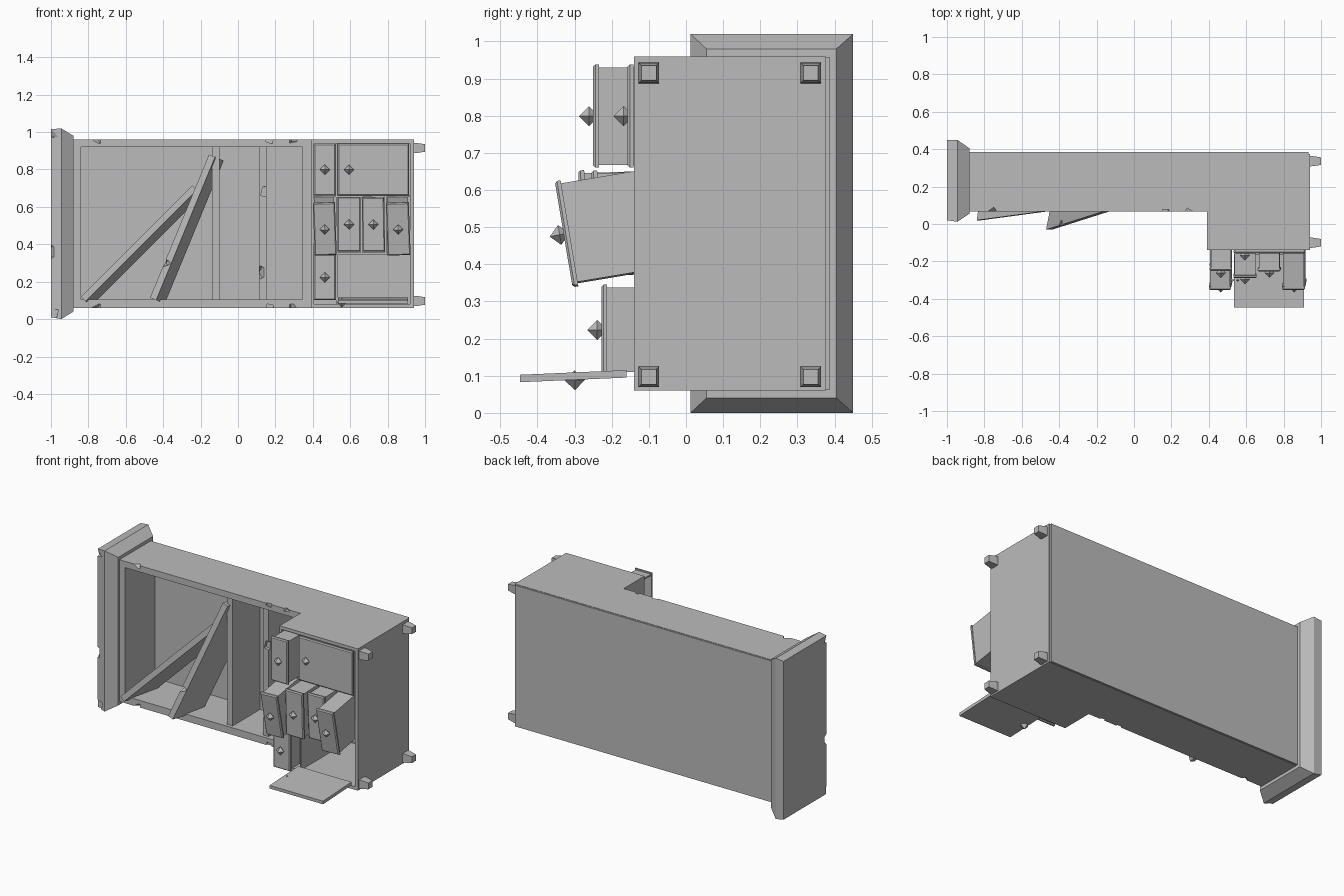
import bpy, bmesh, math
from mathutils import Matrix, Vector

cube = bpy.data.objects.get("Cube")
if cube:
    bpy.data.objects.remove(cube)

grey = bpy.data.materials.new("plain_grey")
grey.use_nodes = True
GREY = (0.5, 0.5, 0.5, 1)
grey.diffuse_color = GREY
grey.node_tree.nodes["Principled BSDF"].inputs["Base Color"].default_value = GREY


def finish(name, bm):
    bmesh.ops.recalc_face_normals(bm, faces=bm.faces)
    mesh = bpy.data.meshes.new(name)
    bm.to_mesh(mesh)
    bm.free()
    mesh.materials.append(grey)
    ob = bpy.data.objects.new(name, mesh)
    bpy.context.collection.objects.link(ob)
    return ob


def add_box(bm, x, y, z):
    size = Vector((x[1] - x[0], y[1] - y[0], z[1] - z[0]))
    mid = Vector((x[0] + x[1], y[0] + y[1], z[0] + z[1])) / 2
    return bmesh.ops.create_cube(
        bm, size=1, matrix=Matrix.Translation(mid) @ Matrix.Diagonal(size).to_4x4())["verts"]


def box(name, x, y, z):
    bm = bmesh.new()
    add_box(bm, x, y, z)
    return finish(name, bm)


def loft(name, rings):
    """Skin a chain of four-cornered rings and cap both ends."""
    bm = bmesh.new()
    loops = [[bm.verts.new(p) for p in ring] for ring in rings]
    for a, b in zip(loops, loops[1:]):
        for i in range(4):
            j = (i + 1) % 4
            bm.faces.new((a[i], a[j], b[j], b[i]))
    bm.faces.new(loops[0])
    bm.faces.new(loops[-1])
    return finish(name, bm)


def ring_x(x, y0, y1, z0, z1):
    return [(x, y0, z0), (x, y1, z0), (x, y1, z1), (x, y0, z1)]


def add_knob(bm, pos):
    bmesh.ops.create_uvsphere(bm, u_segments=4, v_segments=2, radius=0.027,
                              matrix=Matrix.Translation(pos))


def chip(ob, spots, size):
    """Break small angular notches out of an edge."""
    bm = bmesh.new()
    for i, spot in enumerate(spots):
        turn = Matrix.Rotation(0.6 + i, 4, 'Z') @ Matrix.Rotation(0.8 + i, 4, 'X')
        bmesh.ops.create_cube(bm, size=size, matrix=Matrix.Translation(spot) @ turn)
    cutter = finish("chip_cutter", bm)
    cutter.hide_render = True
    mod = ob.modifiers.new("chips", 'BOOLEAN')
    mod.operation = 'DIFFERENCE'
    mod.solver = 'EXACT'
    mod.object = cutter
    bpy.context.view_layer.objects.active = ob
    bpy.ops.object.modifier_apply(modifier=mod.name)
    bpy.data.objects.remove(cutter)


# Crown slab, flared outward from the carcass
crown = loft("crown", [
    ring_x(-1.0, 0.02, 0.45, 0.01, 1.015),
    ring_x(-0.945, 0.012, 0.45, 0, 1.02),
    ring_x(-0.88, 0.055, 0.405, 0.04, 0.98)])
chip(crown, [(-1.01, 0.01, 0.36), (-0.99, 0.0, 0.03), (-1.0, 0.0, 0.99)], 0.05)

# L-shaped side panels
BACK, STEP, FRONT = 0.375, 0.068, -0.14
outline = [(-0.88, STEP), (0.39, STEP), (0.39, FRONT),
           (0.94, FRONT), (0.94, BACK), (-0.88, BACK)]
for name, z in (("lower_side_panel", 0.06), ("upper_side_panel", 0.94)):
    bm = bmesh.new()
    face = bm.faces.new([bm.verts.new((x, y, z)) for x, y in outline])
    new = bmesh.ops.extrude_face_region(bm, geom=[face])["geom"]
    bmesh.ops.translate(bm, vec=(0, 0, 0.02),
                        verts=[v for v in new if isinstance(v, bmesh.types.BMVert)])
    side = finish(name, bm)
    edge = 0.06 if z < 0.5 else 0.96
    chip(side, [(-0.75, 0.06, edge), (0.17, 0.06, edge), (0.29, 0.06, edge)], 0.035)

# Carcass boards
box("lower_frame_rail", (-0.88, 0.39), (STEP, BACK), (0.08, 0.105))
box("upper_frame_rail", (-0.88, 0.39), (STEP, BACK), (0.92, 0.94))
box("head_board", (-0.88, -0.84), (STEP, BACK), (0.105, 0.92))
box("middle_board", (0.345, 0.39), (STEP, BACK), (0.105, 0.92))
box("base_top_board", (0.39, 0.405), (FRONT, BACK), (0.08, 0.94))
box("base_board", (0.92, 0.94), (FRONT, BACK), (0.08, 0.94))
box("back_panel", (-0.88, 0.932), (0.365, 0.386), (0.062, 0.958))

# Shelves still in place
for i, x in enumerate((-0.14, 0.112)):
    shelf = box(f"shelf_{i + 1}", (x, x + 0.04), (0.09, 0.37), (0.1, 0.925))
    if i:
        chip(shelf, [(x, 0.085, 0.25), (x + 0.04, 0.085, 0.68)], 0.05)

# Drawer dividers
DEPTH = (-0.13, 0.37)
box("long_divider", (0.525, 0.535), DEPTH, (0.08, 0.94))
for i, z in enumerate((0.345, 0.653)):
    box(f"cross_divider_{i + 1}", (0.405, 0.92), DEPTH, (z, z + 0.01))
for i, x in enumerate((0.656, 0.784)):
    box(f"short_divider_{i + 1}", (x, x + 0.01), DEPTH, (0.35, 0.655))


# Fallen shelves: front edge runs from a to b, back edge sags by drop
def fallen_shelf(name, a, b, y_low, y_high, drop):
    along = Vector((b[0] - a[0], 0, b[1] - a[1])).normalized()
    across = Vector((along.z, 0, -along.x))
    rings = []
    for (x, z), y in ((a, y_low), (b, y_high)):
        p = Vector((x, y, z))
        q = p + across * drop + Vector((0, 0.24, 0))
        rings.append([p, p + across * 0.035, q + across * 0.035, q])
    return loft(name, rings)


fallen_shelf("fallen_shelf_1", (-0.84, 0.12), (-0.245, 0.715), 0.02, 0.1, 0.04)
leaning = fallen_shelf("fallen_shelf_2", (-0.47, 0.115), (-0.155, 0.88), -0.03, 0.07, 0.05)
chip(leaning, [(-0.385, 0.0, 0.3), (-0.22, 0.03, 0.73)], 0.03)


# Drawers: open towards the crown, with a raised front and a knob
def drawer(name, x, z, front, tilt=0, roll=0, depth=0.3):
    bm = bmesh.new()
    panel = add_box(bm, x, (front, front + 0.016), z)
    edges = {e for v in panel for e in v.link_edges
             if all(p.co.y < front + 0.001 for p in e.verts)}
    bmesh.ops.bevel(bm, geom=list(edges), offset=0.006, segments=1, affect='EDGES')
    t = 0.01
    bx, bz = (x[0] + 0.006, x[1] - 0.005), (z[0] + 0.008, z[1] - 0.008)
    y = (front + 0.016, front + depth)
    add_box(bm, (bx[1] - t, bx[1]), y, bz)
    add_box(bm, bx, y, (bz[0], bz[0] + t))
    add_box(bm, bx, y, (bz[1] - t, bz[1]))
    add_box(bm, bx, (y[1] - t, y[1]), bz)
    cx, cz = sum(x) / 2, sum(z) / 2
    add_knob(bm, (cx if x[1] - x[0] < 0.2 else x[0] + 0.06, front - 0.011, cz))
    bmesh.ops.rotate(bm, verts=bm.verts, cent=(cx, FRONT, cz),
                     matrix=Matrix.Rotation(math.radians(tilt), 3, 'X')
                     @ Matrix.Rotation(math.radians(roll), 3, 'Y'))
    finish(name, bm)


LEFT = (0.405, 0.523)
drawer("top_corner_drawer", LEFT, (0.66, 0.938), -0.25)
drawer("bottom_corner_drawer", LEFT, (0.102, 0.345), -0.228)
drawer("wide_drawer", (0.533, 0.915), (0.66, 0.938), -0.157)
drawer("middle_corner_drawer", LEFT, (0.37, 0.655), -0.332, 9.5, -2, 0.24)
drawer("small_drawer_1", (0.532, 0.655), (0.365, 0.658), -0.285, 2)
drawer("small_drawer_2", (0.664, 0.784), (0.365, 0.655), -0.25, 2, -1)
drawer("small_drawer_3", (0.795, 0.918), (0.37, 0.655), -0.332, 9.5, -2, 0.24)

# Drop-down door with its knob underneath
bm = bmesh.new()
add_box(bm, (0.535, 0.91), (-0.447, -0.16), (0.089, 0.109))
add_knob(bm, (0.555, -0.3, 0.088))
bmesh.ops.rotate(bm, verts=bm.verts, cent=(0.72, -0.3, 0.1),
                 matrix=Matrix.Rotation(math.radians(2.5), 3, 'X'))
finish("drop_door", bm)

# Tapered feet
for i, (y, z) in enumerate((y, z) for y in (-0.1, 0.336) for z in (0.097, 0.915)):
    loft(f"foot_{i + 1}", [ring_x(x, y - r, y + r, z - r, z + r)
                           for x, r in ((0.93, 0.028), (0.955, 0.027), (1.0, 0.02))])
